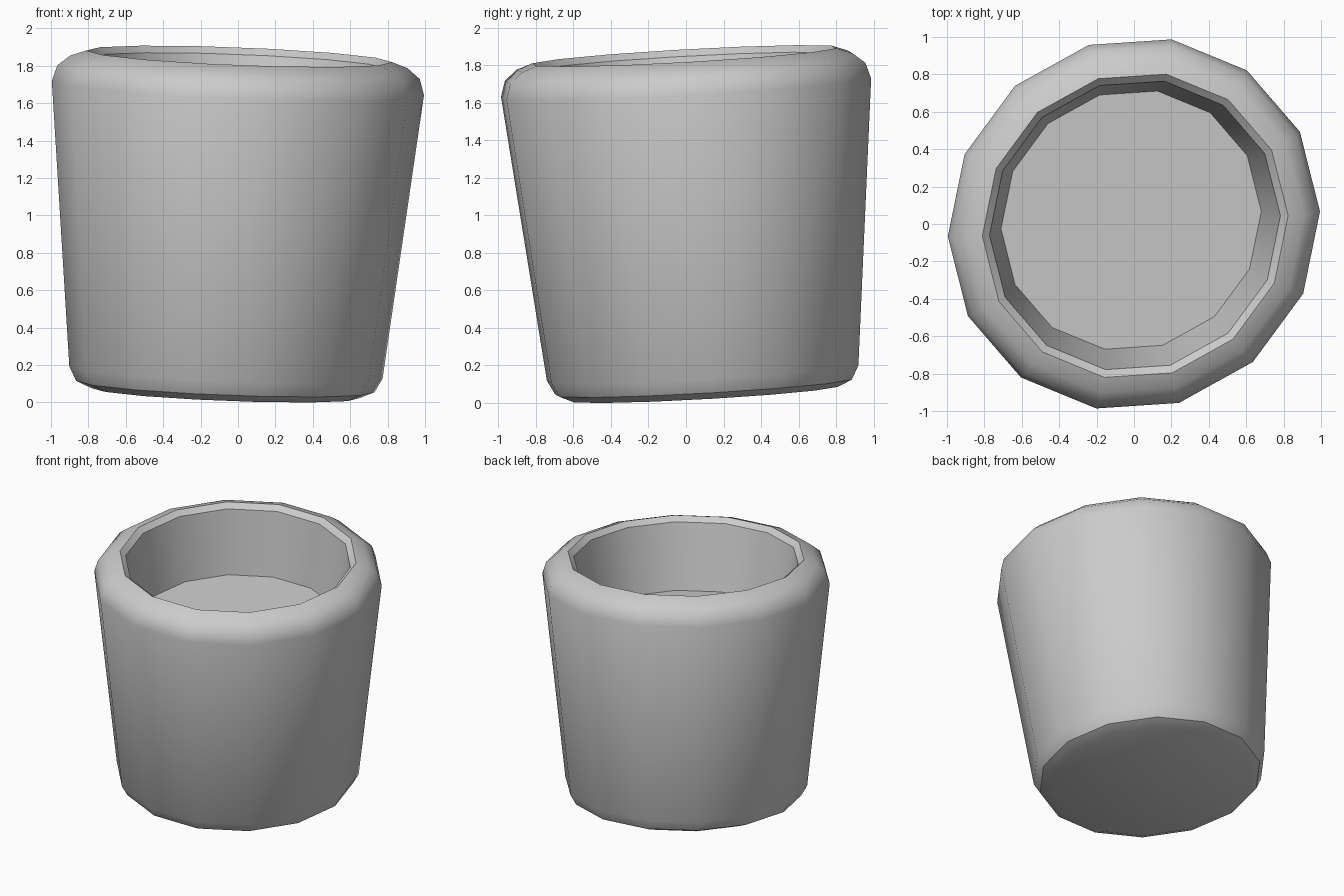
import bpy, bmesh, math
from mathutils import Matrix, Vector

if "Cube" in bpy.data.objects:
    bpy.data.objects.remove(bpy.data.objects["Cube"])

SIDES = 14
# (radius, height) from the base edge, over the rim, down to the inner floor
PROFILE = [(0.72, 0.0), (0.80, 0.035), (0.84, 0.11), (0.998, 1.635),
           (0.972, 1.72), (0.905, 1.775), (0.82, 1.805),
           (0.78, 1.77), (0.698, 1.285)]

# slightly oval cross-section, with the whole cup leaning to front right
oval = (Matrix.Rotation(math.radians(48), 4, 'Z')
        @ Matrix.Diagonal((1.022, 0.978, 1, 1))
        @ Matrix.Rotation(math.radians(-48), 4, 'Z'))
lean = Vector((0, 0, 1)).rotation_difference(Vector((0.042, -0.058, 1))).to_matrix().to_4x4()
place = Matrix.Translation((-0.069, 0.095, 0.05)) @ lean @ oval

bm = bmesh.new()
rings = []
for r, h in PROFILE:
    ring = []
    for k in range(SIDES):
        a = math.radians(2.5) + math.tau * k / SIDES
        ring.append(bm.verts.new(place @ Vector((r * math.cos(a), r * math.sin(a), h))))
    rings.append(ring)

# walls
for lo, hi in zip(rings, rings[1:]):
    for k in range(SIDES):
        n = (k + 1) % SIDES
        bm.faces.new((lo[k], lo[n], hi[n], hi[k]))
# base and inner floor
bm.faces.new(rings[0][::-1])
bm.faces.new(rings[-1])
bmesh.ops.recalc_face_normals(bm, faces=bm.faces)

mesh = bpy.data.meshes.new("cup")
bm.to_mesh(mesh)
bm.free()
cup = bpy.data.objects.new("cup", mesh)
bpy.context.collection.objects.link(cup)
bpy.context.view_layer.objects.active = cup
cup.select_set(True)
bpy.ops.object.shade_smooth_by_angle(angle=math.radians(38))
